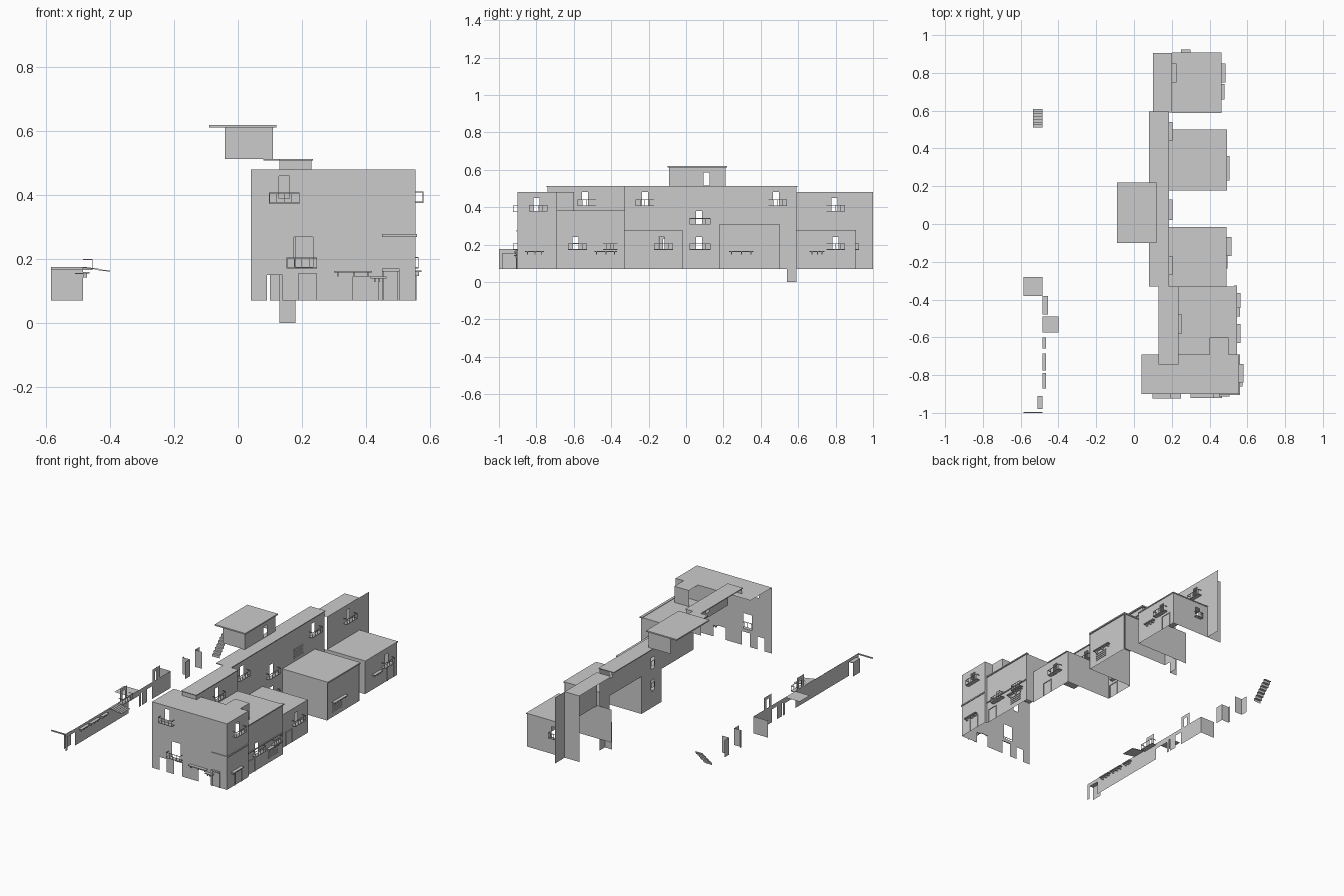
import bpy, bmesh

if "Cube" in bpy.data.objects:
    bpy.data.objects.remove(bpy.data.objects["Cube"])

def finish(name, bm):
    bmesh.ops.remove_doubles(bm, verts=bm.verts, dist=1e-5)
    me = bpy.data.meshes.new(name)
    bm.to_mesh(me)
    bm.free()
    ob = bpy.data.objects.new(name, me)
    bpy.context.collection.objects.link(ob)
    return ob

def sheet(name, axis, pos, u, v, holes=()):
    """Flat sheet at axis=pos spanning u and v, with rectangular openings."""
    bm = bmesh.new()
    us = sorted(set(list(u) + [c for h in holes for c in h[:2] if u[0] < c < u[1]]))
    vs = sorted(set(list(v) + [c for h in holes for c in h[2:] if v[0] < c < v[1]]))
    put = {'x': lambda a, b: (pos, a, b), 'y': lambda a, b: (a, pos, b),
           'z': lambda a, b: (a, b, pos)}[axis]
    for a, b in zip(us, us[1:]):
        for c, d in zip(vs, vs[1:]):
            m, n = (a + b) / 2, (c + d) / 2
            if any(h[0] < m < h[1] and h[2] < n < h[3] for h in holes):
                continue
            bm.faces.new([bm.verts.new(put(*p)) for p in ((a, c), (b, c), (b, d), (a, d))])
    return finish(name, bm)

def add_box(bm, x, y, z):
    vs = bmesh.ops.create_cube(bm, size=1)['verts']
    for w in vs:
        w.co = [(r[0] + r[1]) / 2 + c * (r[1] - r[0]) for r, c in zip((x, y, z), w.co)]

def boxes(name, items):
    bm = bmesh.new()
    for it in items:
        add_box(bm, *it)
    return finish(name, bm)

def on_wall(axis, pos, sign, items):
    """Turn (along, outward, height) ranges into boxes on a wall."""
    out = []
    for a, d, z in items:
        n = sorted((pos + sign * d[0], pos + sign * d[1]))
        out.append((n, a, z) if axis == 'x' else (a, n, z))
    return out

def win(c, z, w=.032, h=.07):
    return (c - w / 2, c + w / 2, z, z + h)

def balcony(name, axis, pos, sign, c, z, w=.1, d=.025):
    a, b, t = c - w / 2, c + w / 2, .002
    it = [((a, b), (0, d), (z - .004, z)), ((a, b), (d - t, d), (z + .028, z + .031)),
          ((a, a + t), (0, d), (z + .028, z + .031)), ((b - t, b), (0, d), (z + .028, z + .031))]
    for i in range(5):
        p = a + (w - t) * i / 4
        it.append(((p, p + t), (d - t, d), (z, z + .03)))
    boxes(name, on_wall(axis, pos, sign, it))

def awning(name, axis, pos, sign, c, z, w, d=.02):
    a, b = c - w / 2, c + w / 2
    it = [((a, b), (0, d), (z, z + .005))]
    it += [((p, p + .005), (0, d * .6), (z - .012, z)) for p in (a + .01, c, b - .015)]
    boxes(name, on_wall(axis, pos, sign, it))

def louvres(name, axis, pos, sign, c, z, w=.08, n=5):
    boxes(name, on_wall(axis, pos, sign, [((c - w / 2, c + w / 2), (0, .004),
          (z + i * .013, z + i * .013 + .004)) for i in range(n)]))

G = .07
# front house
sheet("front_house_front", 'y', -.90, (.04, .555), (G, .48),
      [win(.145, .39), (.175, .235, .175, .27), (.09, .14, G, .15), (.19, .245, G, .155),
       (.36, .44, G, .145)])
sheet("front_house_side", 'x', .555, (-.90, -.69), (G, .48), [win(-.80, .38)])
sheet("front_house_roof", 'z', .48, (.04, .555), (-.90, -.69))
sheet("front_house_roof_bay", 'z', .48, (.40, .50), (-.69, -.60))
sheet("front_house_bay_side", 'x', .50, (-.69, -.60), (.38, .48))
sheet("front_house_bay_back", 'y', -.60, (.40, .50), (.38, .48))
sheet("front_house_back", 'y', -.69, (.23, .555), (.38, .48))
sheet("front_house_return", 'y', -.69, (.54, .555), (G, .38))
boxes("front_house_ledge", [((.45, .558), (-.905, -.90), (.270, .278)),
                            ((.555, .56), (-.905, -.69), (.270, .278))])
# second house
sheet("second_house_side", 'x', .54, (-.69, -.33), (G, .38), [win(-.59, .17), win(-.13, .17)])
sheet("second_house_roof", 'z', .38, (.23, .54), (-.69, -.33))
sheet("second_house_back", 'y', -.33, (.18, .54), (.275, .38))
sheet("second_house_return", 'y', -.33, (.49, .54), (G, .275))
boxes("second_house_ledge", [((.54, .545), (-.69, -.33), (.203, .209)),
                             ((.53, .546), (-.69, -.325), (.376, .383))])
# third house
sheet("third_house_side", 'x', .49, (-.33, -.015), (G, .275), [win(-.13, .17)])
sheet("third_house_back", 'y', -.015, (.18, .49), (G, .275))
sheet("third_house_roof", 'z', .275, (.18, .49), (-.33, -.015))
# fourth house
sheet("fourth_house_front", 'y', .18, (.18, .49), (G, .305))
sheet("fourth_house_side", 'x', .485, (.18, .50), (G, .305))
sheet("fourth_house_back", 'y', .495, (.18, .49), (G, .305))
boxes("fourth_house_roof", [((.18, .493), (.178, .50), (.302, .31))])
# rear house and tall end wall
sheet("rear_house_front", 'y', .59, (.10, .46), (G, .275))
sheet("rear_house_side", 'x', .46, (.59, .905), (G, .275), [win(.80, .17)])
sheet("rear_house_back", 'y', .905, (.10, .46), (G, .275), [win(.275, .17)])
boxes("rear_house_roof", [((.20, .464), (.588, .908), (.272, .278))])
sheet("tall_end_wall", 'x', .20, (.59, 1.0), (G, .48),
      [win(.795, .38), (.59, .905, G, .275)])
sheet("tall_end_roof", 'z', .48, (.10, .20), (.59, .905))
sheet("tall_end_back", 'y', .905, (.10, .20), (.275, .48))

# long upper storey behind the houses
sheet("upper_wall_front_part", 'x', .23, (-.74, -.33), (.38, .51), [win(-.54, .41)])
sheet("upper_wall_long_part", 'x', .18, (-.33, .59), (G, .51),
      [win(.48, .41), win(.07, .31), win(.07, .17), win(-.22, .41),
       (-.33, -.015, G, .275), (.18, .495, G, .305)])
sheet("upper_wall_step", 'y', -.33, (.18, .23), (.275, .51))
sheet("upper_wall_front", 'y', -.735, (.13, .23), (.48, .51))
boxes("upper_roof", [((.13, .235), (-.745, -.33), (.508, .513)),
                     ((.08, .185), (-.33, .595), (.508, .513))])
# descending corner pier
sheet("corner_pier_side", 'x', .18, (.54, .59), (0, G))
sheet("corner_pier_front", 'y', .54, (.13, .18), (0, .17))

# roof tower
sheet("tower_front", 'y', -.09, (-.04, .11), (.513, .615))
sheet("tower_back", 'y', .21, (-.04, .11), (.513, .615))
sheet("tower_side", 'x', .11, (-.09, .21), (.513, .615), [win(.11, .515)])
boxes("tower_roof", [((-.09, .12), (-.10, .22), (.612, .62))])

# balconies
for i, (p, c, z, w) in enumerate([
        (.555, -.79, .38, .10), (.54, -.58, .175, .10), (.54, -.405, .175, .08),
        (.49, -.12, .175, .10), (.46, .80, .175, .10), (.20, .80, .38, .10),
        (.18, .075, .31, .11), (.18, .075, .175, .11), (.18, .49, .41, .10),
        (.18, -.22, .41, .10), (.23, -.53, .41, .10)]):
    balcony(f"side_balcony_{i}", 'x', p, 1, c, z, w)
for i, (c, z) in enumerate([(.145, .377), (.20, .174)]):
    balcony(f"front_balcony_{i}", 'y', -.90, -1, c, z, .095)
balcony("rear_balcony", 'y', .905, 1, .275, .175, .05, .02)

# shop awnings
for i, (p, c, w) in enumerate([(.555, -.81, .1), (.54, -.43, .12), (.485, .295, .13), (.46, .70, .08)]):
    awning(f"side_awning_{i}", 'x', p, 1, c, .16, w)
awning("front_awning", 'y', -.90, -1, .36, .158, .12)
awning("front_small_awning", 'y', -.90, -1, .44, .14, .05)

# louvred shutters and shop doors
for i, (p, c, z, n) in enumerate([(.54, -.43, .10, 4), (.485, .28, .10, 4), (.18, .335, .33, 5)]):
    louvres(f"side_shutter_{i}", 'x', p, 1, c, z, .09, n)
louvres("front_shutter", 'y', -.90, -1, .225, .155, .045, 2)
for i, (p, c) in enumerate([(.555, -.79), (.54, -.64), (.49, -.20), (.46, .84), (.18, .03)]):
    boxes(f"door_frame_{i}", on_wall('x', p, 1, [
        ((c - .035, c - .031), (0, .004), (G, .155)), ((c + .031, c + .035), (0, .004), (G, .155)),
        ((c - .035, c + .035), (0, .004), (.151, .155))]))
boxes("front_corner_porch", on_wall('y', -.90, -1, [
    ((.45, .456), (0, .006), (G, .165)), ((.50, .506), (0, .006), (G, .165)),
    ((.45, .506), (0, .012), (.162, .17))]))

# low street wall opposite
W = -.485
sheet("street_wall", 'x', W, (-1, .03), (G, .175),
      [(-.98, -.91, G, .155), (-.38, -.28, G, .14), (-.26, -.25, G, .15), (-.20, -.15, G, .15)])
sheet("street_wall_recess", 'x', -.51, (-.98, -.91), (G, .155))
boxes("street_recess_cover", [((-.51, W), (-.98, -.91), (.153, .157))])
sheet("street_wall_end", 'y', .03, (-.585, W), (G, .175))
sheet("street_roof", 'z', .175, (-.585, W), (-.38, -.28))
boxes("street_front_lip", [((-.585, W), (-1, -.994), (.168, .175))])
for i, c in enumerate((-.43, -.11)):
    sheet(f"street_door_panel_{i}", 'x', W, (c - .035, c + .035), (.175, .25), [win(c, .175, .026, .055)])
balcony("street_balcony", 'x', W, 1, -.43, .17, .1, .03)
for i, (c, w) in enumerate([(-.63, .06), (-.73, .09), (-.83, .08)]):
    awning(f"street_awning_{i}", 'x', W, 1, c, .155, w, .02)
# sloping slatted canopy
boxes("street_canopy", [((W + .085 * i / 7, W + .085 * (i + 1) / 7), (-.575, -.49),
                         (.173 - .002 * i, .176 - .002 * i)) for i in range(7)])
# free standing wall fragments
for i, (ax, p, u) in enumerate([('x', W, (.17, .22)), ('y', .22, (-.535, W)), ('x', -.535, (.22, .235)),
                                ('y', .34, (-.535, W)), ('x', -.535, (.34, .385))]):
    sheet(f"wall_fragment_{i}", ax, p, u, (G, .175))
# steps at the end of the street
for i in range(7):
    y, z = .51 + i * .1 / 7, G + i * .015
    sheet(f"step_tread_{i}", 'z', z + .015, (-.535, W), (y, y + .1 / 7))
    sheet(f"step_riser_{i}", 'y', y, (-.535, W), (z, z + .015))
